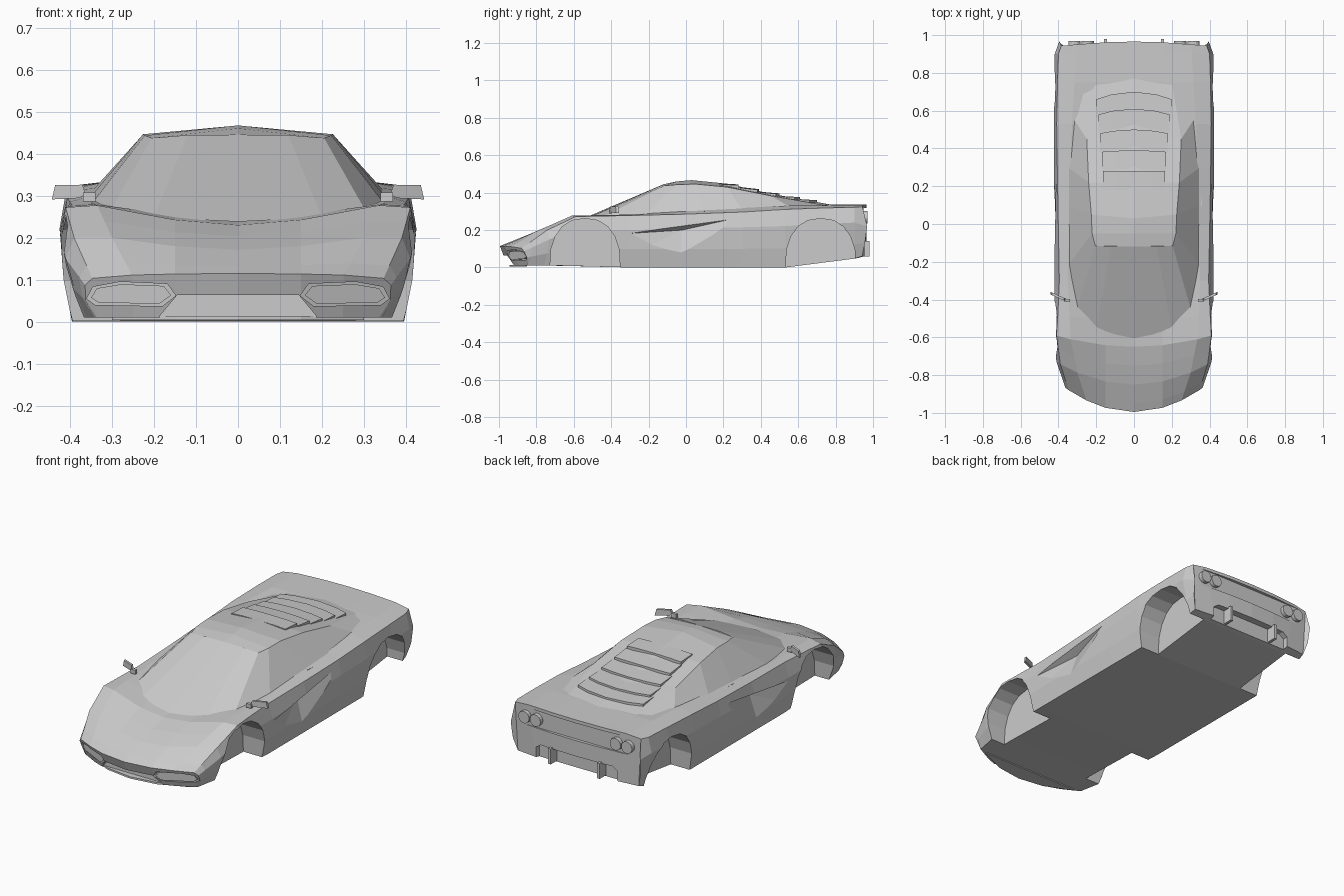
import bpy, bmesh, math

if "Cube" in bpy.data.objects:
    bpy.data.objects.remove(bpy.data.objects["Cube"])


def make(name, verts, faces):
    """Mesh object with welded points and outward normals."""
    me = bpy.data.meshes.new(name)
    me.from_pydata(verts, [], faces)
    bm = bmesh.new()
    bm.from_mesh(me)
    bmesh.ops.remove_doubles(bm, verts=bm.verts, dist=1e-4)
    bmesh.ops.dissolve_degenerate(bm, edges=bm.edges, dist=1e-5)
    bmesh.ops.recalc_face_normals(bm, faces=bm.faces)
    bm.to_mesh(me)
    bm.free()
    ob = bpy.data.objects.new(name, me)
    bpy.context.collection.objects.link(ob)
    return ob


def solid(name, a, b):
    """Closed solid between two matching outlines."""
    n = len(a)
    faces = [tuple(range(n)), tuple(range(2 * n - 1, n - 1, -1))]
    faces += [(i, (i + 1) % n, n + (i + 1) % n, n + i) for i in range(n)]
    return make(name, list(a) + list(b), faces)


def box(name, c, s):
    q = [(-1, -1), (1, -1), (1, 1), (-1, 1)]
    return solid(name, *[[(c[0] + u * s[0] / 2, c[1] + v * s[1] / 2, c[2] + w * s[2] / 2)
                          for u, v in q] for w in (-1, 1)])


def cut(ob, cutter):
    cutter.hide_render = True
    m = ob.modifiers.new("cut", 'BOOLEAN')
    m.operation, m.solver, m.object = 'DIFFERENCE', 'EXACT', cutter
    bpy.context.view_layer.objects.active = ob
    bpy.ops.object.modifier_apply(modifier=m.name)
    bpy.data.objects.remove(cutter)


def at(keys, y):
    """Linear interpolation along a rail of (y, values...)."""
    if y <= keys[0][0]:
        return keys[0][1:]
    for k, l in zip(keys, keys[1:]):
        if y <= l[0]:
            t = (y - k[0]) / (l[0] - k[0])
            return tuple(p + (q - p) * t for p, q in zip(k[1:], l[1:]))
    return keys[-1][1:]


# Lower body: lengthwise rails (y, x, z) from deck centre down to the floor edge
centre = [(-1, 0, .113), (-.9, 0, .152), (-.8, 0, .19), (-.6, 0, .243), (-.3, 0, .25),
          (.3, 0, .27), (.7, 0, .337), (1, 0, .337)]
inner = [(-1, .25, .108), (-.85, .30, .2), (-.65, .335, .277), (-.3, .35, .283), (.5, .33, .33), (1, .3, .335)]
shoulder = [(-1, .345, .1), (-.85, .39, .2), (-.65, .41, .272), (-.3, .395, .278),
            (.2, .405, .29), (.6, .41, .315), (.9, .4, .322), (1, .385, .325)]
waist = [(-1, .362, .085), (-.85, .41, .15), (-.7, .425, .2), (-.3, .42, .2),
         (.5, .425, .22), (.9, .42, .24), (1, .395, .22)]
low = [(-1, .362, .05), (-.7, .415, .1), (.5, .415, .1), (1, .39, .13)]
floor = [(-1, .335, .01), (-.7, .385, .01), (-.3, .395, 0), (.53, .395, 0), (1, .37, .06)]
stations = [-.995, -.95, -.85, -.75, -.65, -.5, -.3, 0, .3, .53, .75, .9, 1]


def nose(x, s=-.995):
    return s + .17 * max(0, min(1, (-.45 - s) / .545)) * (x / .42) ** 2


def section(s):
    c, i, f = at(centre, s), at(inner, s), at(floor, s)
    t = .15 / i[0]
    mid = (.15, c[1] + (i[1] - c[1]) * t * .6)
    pts = [c, mid, i, at(shoulder, s), at(waist, s), at(low, s), f, (.25, f[1]), (.15, f[1]), (0, f[1])]
    out = []
    for x, z in pts:
        y = nose(x, s)
        if s == stations[0]:
            y += .045 * max(0, 1 - z / .09)
        if s == 1:
            y = 1 - abs(z - .2) * .25 - .03 * (x / .42) ** 2
        out.append((x, y, z))
    return out


verts, faces = [], []
for sg in (1, -1):
    o = len(verts)
    for s in stations:
        verts += [(sg * x, y, z) for x, y, z in section(s)]
    for j in range(len(stations) - 1):
        faces += [(o + j * 10 + k, o + j * 10 + k + 1, o + j * 10 + k + 11, o + j * 10 + k + 10) for k in range(9)]
    for e in (o, o + 10 * (len(stations) - 1)):
        faces += [tuple(e + k for k in q) for q in ((0, 1, 8, 9), (1, 2, 7, 8), (2, 3, 6, 7), (3, 4, 5, 6))]
body = make("lower_body", verts, faces)

# Wheel arches, side scoops and headlights on both sides
arch = [(math.cos(math.pi * k / 10), math.sin(math.pi * k / 10)) for k in range(11)]
lamp = [(.148, .062), (.168, .09), (.28, .095), (.345, .083), (.36, .055), (.34, .04), (.18, .037)]
for sg in (1, -1):
    for yc in (-.54, .72):
        o = [(yc + .19 * math.copysign(abs(c) ** .85, c), .262 * s ** .85 if s > .01 else -.05) for c, s in arch]
        cut(body, solid("arch_cutter", [(sg * .28, y, z) for y, z in o], [(sg * .5, y, z) for y, z in o]))
    tri = [(-.3, .182), (.27, .265), (-.03, .05), (-.2, .115)]
    p = [(sg * .5, y, z) for y, z in tri] + [(sg * .42, y, z) for y, z in tri] + [(sg * .375, -.02, .2)]
    scoop = make("scoop_cutter", p, [(0, 1, 2, 3), (0, 1, 5, 4), (1, 2, 6, 5), (2, 3, 7, 6), (3, 0, 4, 7),
                                     (4, 5, 8), (5, 6, 8), (6, 7, 8), (7, 4, 8)])
    cut(body, scoop)
    cut(body, solid("lamp_cutter", [(sg * x, -1.1, z) for x, z in lamp],
                    [(sg * x, nose(x) + .045, z) for x, z in lamp]))
    lens = [(.255 + (x - .255) * .9, .066 + (z - .066) * .8) for x, z in lamp]
    solid("headlight_lens", [(sg * x, nose(x) + .022, z) for x, z in lens],
          [(sg * x, nose(x) + .06, z) for x, z in lens])

# Front intake, tail panel recess and diffuser opening
grille = [(-.19, -.02), (-.185, .015), (-.145, .063), (.145, .063), (.185, .015), (.19, -.02)]
cut(body, solid("intake_cutter", [(x, -1.1, z) for x, z in grille], [(x, -.91, z) for x, z in grille]))
solid("front_splitter", [(x, nose(x) + .05, .004) for x in (-.3, -.15, 0, .15, .3)] + [(.3, -.85, .004), (-.3, -.85, .004)],
      [(x, nose(x) + .05, .014) for x in (-.3, -.15, 0, .15, .3)] + [(.3, -.85, .014), (-.3, -.85, .014)])
panel = [(-.355, .235), (-.365, .3), (-.34, .318), (.34, .318), (.365, .3), (.355, .235), (.33, .222), (-.33, .222)]
cut(body, solid("panel_cutter", [(x, 1.1, z) for x, z in panel], [(x, .948, z) for x, z in panel]))
vent = [(-.25, .03), (-.25, .115), (-.22, .135), (.22, .135), (.25, .115), (.25, .03)]
cut(body, solid("diffuser_cutter", [(x, 1.1, z) for x, z in vent], [(x, .925, z) for x, z in vent]))

# Cabin: base, roof rail and crown run from windscreen to tail
base = [(0, -.605, .238), (.2, -.565, .248), (.3, -.45, .27), (.35, -.22, .278), (.36, .1, .286),
        (.35, .3, .308), (.315, .55, .328), (.28, .74, .325)]
rail = [(0, -.12, .445), (.12, -.12, .444), (.205, -.115, .437), (.222, -.05, .443), (.226, .05, .446),
        (.24, .22, .43), (.25, .45, .384), (.2, .75, .331)]
crown = [(-.12, .445), (-.12, .445), (-.12, .445), (-.05, .46), (.03, .467), (.22, .448), (.45, .395), (.77, .337)]
verts, faces = [], []
for sg in (1, -1):
    o = len(verts)
    for b, r, (cy, cz) in zip(base, rail, crown):
        verts += [(sg * b[0], b[1], b[2]), (sg * r[0], r[1], r[2]), (0, cy, cz)]
    faces += [(o + 3 * i + k, o + 3 * i + k + 3, o + 3 * i + k + 4, o + 3 * i + k + 1)
              for i in range(7) for k in (0, 1) if not (k == 1 and i < 2)]
    faces.append((o + 2, o + 4, o + 7))
    faces.append((o + 21, o + 22, o + 23))
make("cabin", verts, faces)

# Engine cover louvres: overlapping bowed slats
for y, w, bow in ((.28, .165, 0), (.39, .17, .008), (.5, .18, .02), (.61, .187, .03), (.7, .2, .04)):
    rows = []
    for yy, lift, dz in ((y - .1, -.002, -.02), (y - .1, -.002, 0), (y, .01, 0), (y, .01, -.02)):
        rows.append([(w * t, yy - bow * t * t, at(crown[3:], yy - bow * t * t)[0] + lift + dz - .009 * (w * t / .23) ** 2)
                     for t in (-1, -.6, 0, .6, 1)])
    f = [(5 * r + k, 5 * r + k + 1, 5 * ((r + 1) % 4) + k + 1, 5 * ((r + 1) % 4) + k) for r in range(4) for k in range(4)]
    make("louvre", sum(rows, []), f + [(0, 5, 10, 15), (4, 9, 14, 19)])

# Mirrors, door handles, tail lights and diffuser fins
head = [(.362, .302), (.37, .326), (.435, .325), (.443, .291), (.38, .294)]
for sg in (1, -1):
    solid("mirror", [(sg * x, -.41 + (x - .36) * .45, z) for x, z in head],
          [(sg * x, -.396 + (x - .36) * .45, z) for x, z in head])
    box("mirror_arm", (sg * .354, -.405, .297), (.03, .016, .022))
    box("door_handle", (sg * .352, .14, .296), (.014, .085, .014))
    box("diffuser_fin", (sg * .15, .95, .1), (.016, .06, .085))
    for x in (.245, .315):
        bpy.ops.mesh.primitive_cylinder_add(vertices=16, radius=.033, depth=.035,
                                            location=(sg * x, .952, .268), rotation=(math.pi / 2, 0, 0))
        bpy.context.object.name = "tail_light"
